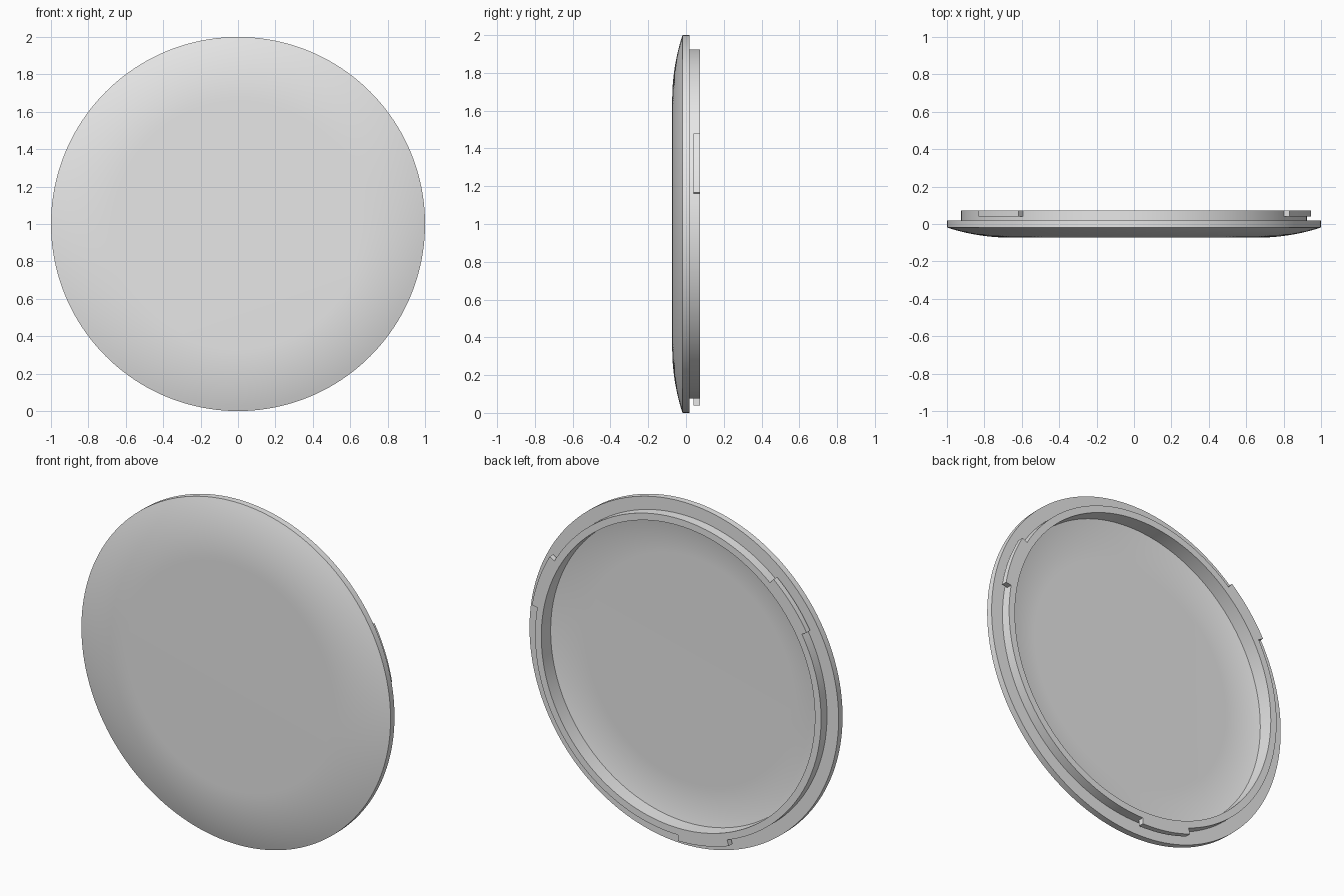
import bpy, bmesh
from math import radians, sqrt
from mathutils import Matrix, Vector

cube = bpy.data.objects.get("Cube")
if cube:
    bpy.data.objects.remove(cube)

grey = bpy.data.materials.new("light_grey")
grey.use_nodes = True
grey.diffuse_color = (0.8, 0.8, 0.8, 1)
grey.node_tree.nodes["Principled BSDF"].inputs["Base Color"].default_value = (0.8, 0.8, 0.8, 1)

CENTRE = Vector((0, 0, 1))
AXIS = Vector((0, -1, 0))
FLAT_R, DOME_R = 0.66, 1.09
FRONT, BACK = -0.073, 0.073
RIM_BACK, WALL = 0.018, 0.036
RING_OUT, RING_IN, TAB_OUT = 0.925, 0.885, 0.96


def finish(bm, name):
    """Turn a bmesh into a smooth-shaded object with sharp creases."""
    bmesh.ops.remove_doubles(bm, verts=bm.verts, dist=0.0001)
    bmesh.ops.recalc_face_normals(bm, faces=bm.faces)
    bmesh.ops.translate(bm, verts=bm.verts, vec=CENTRE)
    mesh = bpy.data.meshes.new(name)
    bm.to_mesh(mesh)
    bm.free()
    mesh.materials.append(grey)
    ob = bpy.data.objects.new(name, mesh)
    bpy.context.collection.objects.link(ob)
    bpy.ops.object.select_all(action='DESELECT')
    ob.select_set(True)
    bpy.context.view_layer.objects.active = ob
    bpy.ops.object.shade_smooth_by_angle(angle=radians(25))
    return ob


def dome(r):
    """Depth of the front face at radius r: flat centre, then an arc."""
    d = max(r - FLAT_R, 0)
    return FRONT + DOME_R - sqrt(DOME_R ** 2 - d * d)


def arc(r_end, offset, steps=12):
    radii = [FLAT_R + (r_end - FLAT_R) * i / steps for i in range(steps + 1)]
    return [(r, dome(r) + offset) for r in radii]


# Cap body: domed front, rim, raised ring and hollow inside, as one lathe
profile = [(0, FRONT)] + arc(1, 0)
profile += [(1, RIM_BACK), (RING_OUT, RIM_BACK), (RING_OUT, BACK), (RING_IN, BACK)]
profile += arc(RING_IN, WALL)[::-1] + [(0, FRONT + WALL)]
bm = bmesh.new()
verts = [bm.verts.new((r, y, 0)) for r, y in profile]
edges = [bm.edges.new(pair) for pair in zip(verts, verts[1:])]
bmesh.ops.spin(bm, geom=verts + edges, cent=(0, 0, 0), axis=AXIS,
               angle=radians(360), steps=160, use_merge=False)
finish(bm, "cap_body")


# Three bayonet tabs around the ring
def tab(name, start):
    bm = bmesh.new()
    section = [(RING_OUT - 0.01, 0.04), (TAB_OUT, 0.04), (TAB_OUT, BACK), (RING_OUT - 0.01, BACK)]
    face = bm.faces.new([bm.verts.new((r, y, 0)) for r, y in section])
    bmesh.ops.rotate(bm, verts=bm.verts, cent=(0, 0, 0),
                     matrix=Matrix.Rotation(radians(start), 3, AXIS))
    end_cap = bmesh.ops.duplicate(bm, geom=[face])["geom"]
    bmesh.ops.spin(bm, geom=end_cap, cent=(0, 0, 0), axis=AXIS, angle=radians(20), steps=10)
    bmesh.ops.remove_doubles(bm, verts=bm.verts, dist=0.0001)
    return finish(bm, name)


for name, start in (("left_tab", 10), ("right_tab", 130), ("bottom_tab", 250)):
    tab(name, start)
